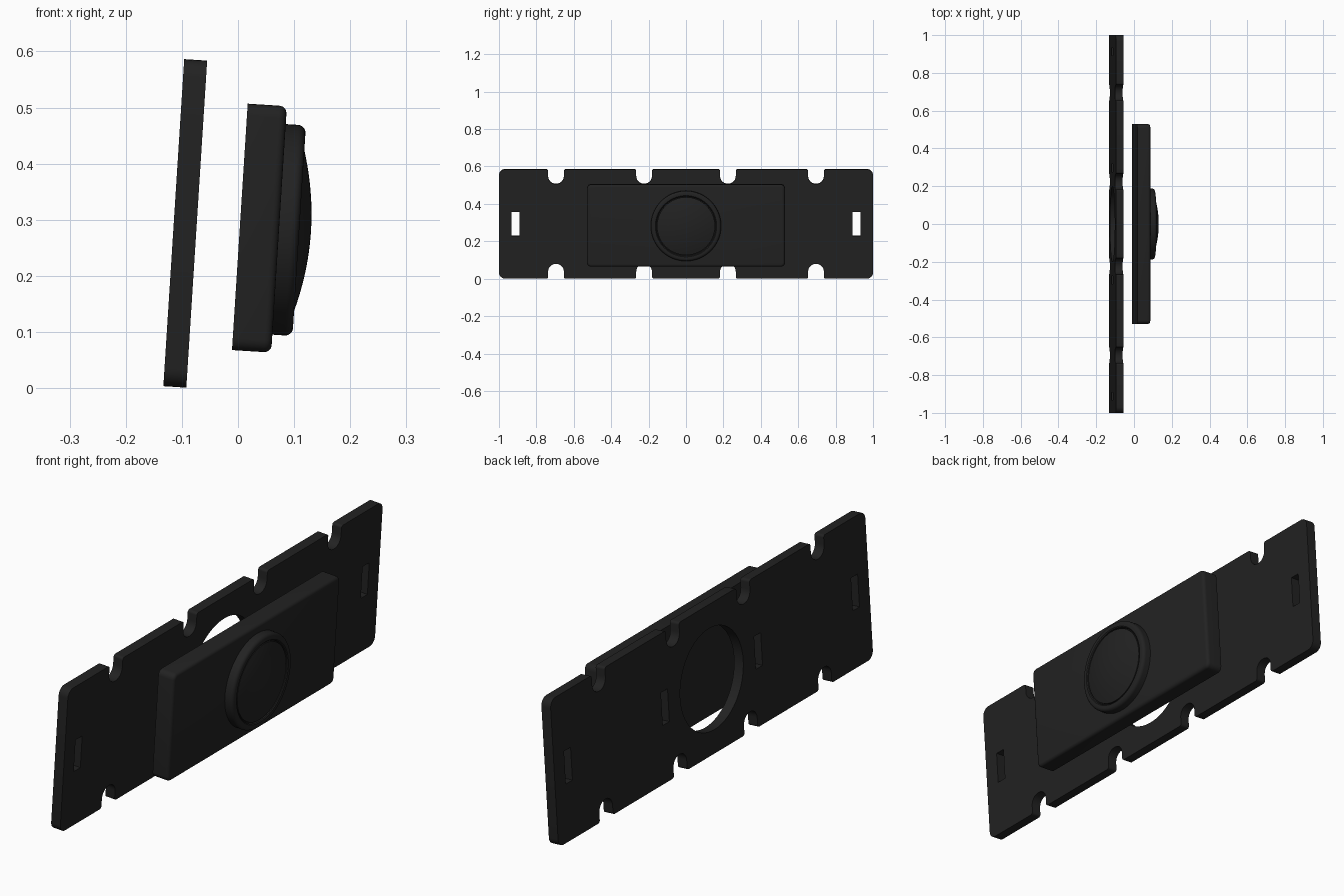
import bpy, bmesh, math
from mathutils import Matrix, Vector

if "Cube" in bpy.data.objects:
    bpy.data.objects.remove(bpy.data.objects["Cube"])

# Parts are built flat (u = width, v = height, w = outward), then stood up and leaned
TILT = math.radians(3.65)
STAND = Matrix.Rotation(TILT, 4, 'Y') @ Matrix(((0, 0, 1, 0), (1, 0, 0, 0), (0, 1, 0, 0), (0, 0, 0, 1)))
CV = 0.287  # height of the common centre line

black = bpy.data.materials.new("black_plastic")
black.diffuse_color = (0.016, 0.016, 0.016, 1)
black.use_nodes = True
black.node_tree.nodes["Principled BSDF"].inputs["Base Color"].default_value = black.diffuse_color


def finish(name, bm, angle=35):
    bmesh.ops.remove_doubles(bm, verts=bm.verts, dist=1e-5)
    bmesh.ops.recalc_face_normals(bm, faces=bm.faces)
    bm.transform(STAND)
    me = bpy.data.meshes.new(name)
    bm.to_mesh(me)
    bm.free()
    me.materials.append(black)
    ob = bpy.data.objects.new(name, me)
    bpy.context.collection.objects.link(ob)
    bpy.ops.object.select_all(action='DESELECT')
    ob.select_set(True)
    bpy.context.view_layer.objects.active = ob
    bpy.ops.object.shade_smooth_by_angle(angle=math.radians(angle))


def rounded(corners, steps=6):
    """Closed outline from (u, v, radius) corners, each filleted."""
    out, n = [], len(corners)
    for i, (u, v, r) in enumerate(corners):
        p = Vector((u, v))
        a = (Vector(corners[i - 1][:2]) - p).normalized() * r
        b = (Vector(corners[(i + 1) % n][:2]) - p).normalized() * r
        for k in range(steps + 1):
            t = k / steps * math.pi / 2
            out.append(p + a * (1 - math.sin(t)) + b * (1 - math.cos(t)))
    return out


def lathe(name, profile, steps=72):
    bm = bmesh.new()
    vs = [bm.verts.new((r, CV, w)) for r, w in profile]
    es = [bm.edges.new(pair) for pair in zip(vs, vs[1:])]
    bmesh.ops.spin(bm, geom=vs + es, cent=(0, CV, 0), axis=(0, 0, 1),
                   angle=2 * math.pi, steps=steps)
    finish(name, bm)


# Back plate: notched outline, round opening and four strap slots
HALF_H, NW, ND = 0.292, 0.042, 0.078
top = [(-1, HALF_H, 0.032)]
for c in (-0.695, -0.224, 0.224, 0.695):
    top += [(c - NW, HALF_H, 0.01), (c - NW, HALF_H - ND, 0.04),
            (c + NW, HALF_H - ND, 0.04), (c + NW, HALF_H, 0.01)]
top.append((1, HALF_H, 0.032))
loops = [rounded(top + [(-u, -v, r) for u, v, r in top])]
loops.append([Vector((0.2 * math.cos(a), 0.2 * math.sin(a)))
              for a in (2 * math.pi * i / 64 for i in range(64))])
for c in (-0.912, -0.296, 0.296, 0.912):
    loops.append([Vector((c + s * 0.021, t * 0.065)) for s, t in ((-1, -1), (1, -1), (1, 1), (-1, 1))])

curve = bpy.data.curves.new("plate_outline", 'CURVE')
curve.dimensions = '2D'
curve.fill_mode = 'BOTH'
curve.extrude = 0.0205
for loop in loops:
    sp = curve.splines.new('POLY')
    sp.points.add(len(loop) - 1)
    for pt, co in zip(sp.points, loop):
        pt.co = (co.x, co.y, 0, 1)
    sp.use_cyclic_u = True
helper = bpy.data.objects.new("plate_outline", curve)
mesh = bpy.data.meshes.new_from_object(helper)
bm = bmesh.new()
bm.from_mesh(mesh)
bmesh.ops.translate(bm, verts=bm.verts, vec=(0, CV, -0.1125))
bpy.data.objects.remove(helper)
bpy.data.meshes.remove(mesh)
bpy.data.curves.remove(curve)
finish("back_plate", bm)

# Housing: box with rounded corners and a soft front rim
bm = bmesh.new()
bmesh.ops.create_cube(bm, size=1)
bmesh.ops.scale(bm, verts=bm.verts, vec=(1.058, 0.44, 0.07))
bmesh.ops.translate(bm, verts=bm.verts, vec=(0, CV, 0.02))
sides = [e for e in bm.edges if abs(e.verts[0].co.z - e.verts[1].co.z) > 0.01]
bmesh.ops.bevel(bm, geom=sides, offset=0.022, segments=5, profile=0.5, affect='EDGES')
rim = [e for e in bm.edges if all(v.co.z > 0.05 for v in e.verts)]
bmesh.ops.bevel(bm, geom=rim, offset=0.013, segments=4, profile=0.5, affect='EDGES')
finish("housing", bm)

# Lens ring: filleted collar with a small inner groove
fillet = [(0.174 + 0.014 * math.cos(a), 0.077 + 0.014 * math.sin(a))
          for a in (math.pi / 2 * i / 6 for i in range(7))]
lathe("lens_ring", [(0.0, 0.05), (0.188, 0.05)] + fillet +
      [(0.164, 0.091), (0.160, 0.088), (0.158, 0.078), (0.0, 0.078)])

# Lens: shallow dome
lathe("lens", [(0.0, 0.07), (0.155, 0.07)] +
      [(0.155 * k / 12, 0.112 - 1.02 * (0.155 * k / 12) ** 2) for k in range(12, -1, -1)])
